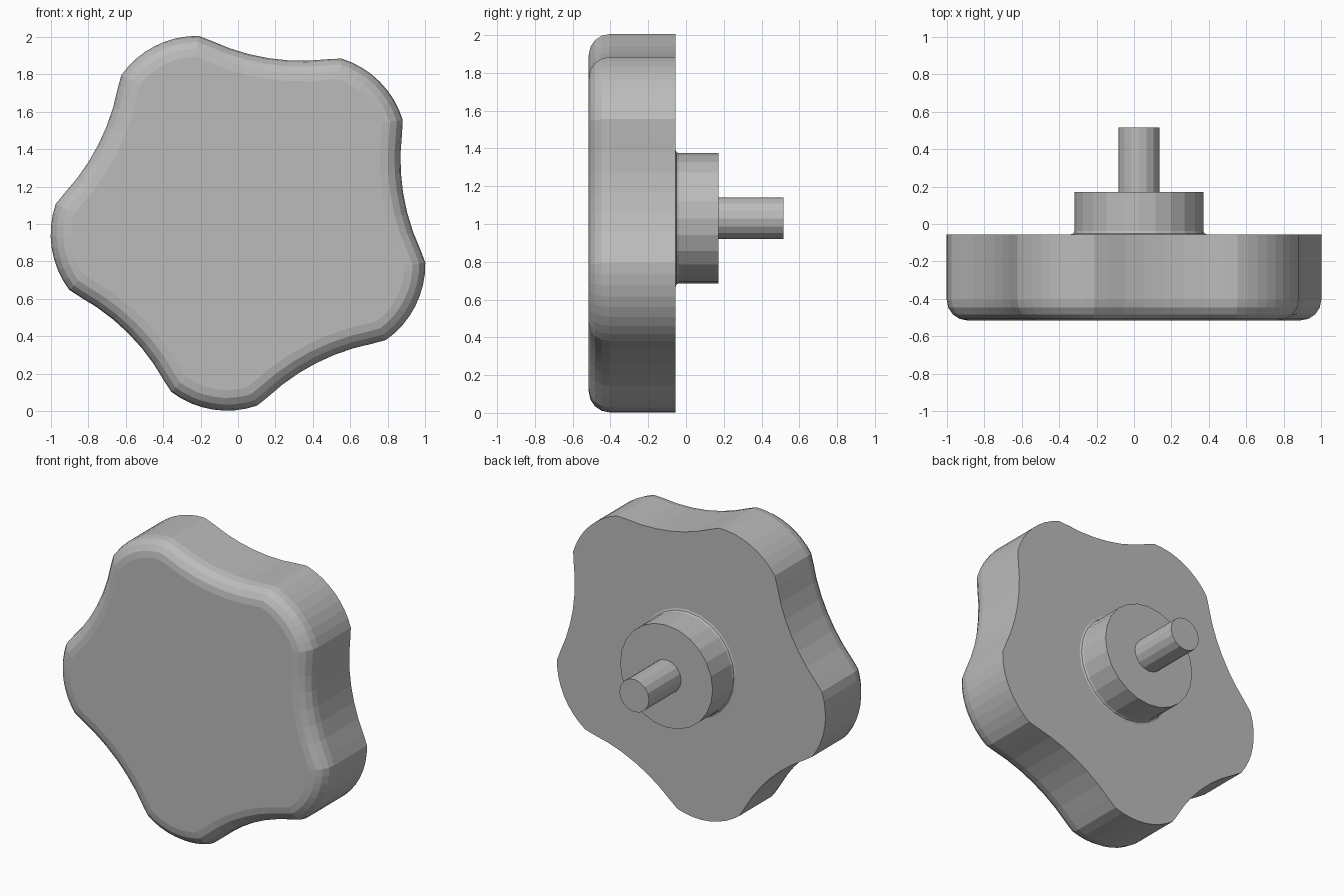
import bpy, bmesh
from math import sin, cos, pi, radians
from mathutils import Vector

cube = bpy.data.objects.get("Cube")
if cube:
    bpy.data.objects.remove(cube, do_unlink=True)

CX, CZ = 0.026, 1.03          # knob axis, runs along y
LOBES = 5

grey = bpy.data.materials.new("plain grey")
grey.use_nodes = True
colour = (0.5, 0.5, 0.5, 1)
grey.diffuse_color = colour
grey.node_tree.nodes["Principled BSDF"].inputs["Base Color"].default_value = colour


def finish(bm, name):
    bmesh.ops.recalc_face_normals(bm, faces=bm.faces[:])
    mesh = bpy.data.meshes.new(name)
    bm.to_mesh(mesh)
    bm.free()
    mesh.materials.append(grey)
    obj = bpy.data.objects.new(name, mesh)
    bpy.context.collection.objects.link(obj)
    return obj


def polar_frame(u, v, angle):
    """Point u outward and v sideways in a frame turned about the axis."""
    return (CX + u * cos(angle) - v * sin(angle),
            CZ + u * sin(angle) + v * cos(angle))


def star_outline():
    """Convex lobes alternating with wide, shallow hollows."""
    points = []
    for k in range(LOBES):
        a = radians(45) + k * 2 * pi / LOBES
        for i in range(-4, 5):
            t = radians(28) * i / 4
            points.append(polar_frame(0.54 + 0.494 * cos(t), 0.494 * sin(t), a))
        for i in range(-3, 4):
            t = radians(16) * i / 3
            points.append(polar_frame(0.867 + 1.15 * (1 - cos(t)),
                                      1.15 * sin(t), a + pi / LOBES))
    return points


def lathe(name, profile, sides):
    """Spin (radius, y) points about the axis and cap both ends."""
    bm = bmesh.new()
    rings = []
    for r, y in profile:
        ring = []
        for i in range(sides):
            x, z = polar_frame(r, 0, 2 * pi * i / sides)
            ring.append(bm.verts.new((x, y, z)))
        rings.append(ring)
    for a, b in zip(rings, rings[1:]):
        for i in range(sides):
            j = (i + 1) % sides
            bm.faces.new((a[i], a[j], b[j], b[i]))
    bm.faces.new(rings[0])
    bm.faces.new(rings[-1])
    return finish(bm, name)


# Lobed grip with a rounded front edge
bm = bmesh.new()
front = bm.faces.new([bm.verts.new((x, -0.515, z)) for x, z in star_outline()])
rim = bmesh.ops.extrude_face_region(bm, geom=[front], use_keep_orig=True)
back_verts = [g for g in rim["geom"] if isinstance(g, bmesh.types.BMVert)]
bmesh.ops.translate(bm, verts=back_verts, vec=Vector((0, 0.46, 0)))
bmesh.ops.recalc_face_normals(bm, faces=bm.faces[:])
front_edges = [e for e in bm.edges if all(v.co.y < -0.5 for v in e.verts)]
bmesh.ops.bevel(bm, geom=front_edges, offset=0.11, segments=4, profile=0.5,
                affect='EDGES', clamp_overlap=False)
finish(bm, "grip")

# Hub with a small fillet where it meets the grip
lathe("hub", [(0.362, -0.06), (0.362, -0.055), (0.35, -0.05),
              (0.345, -0.038), (0.345, 0.172)], 24)

# Shaft
lathe("shaft", [(0.11, 0.16), (0.11, 0.515)], 16)
